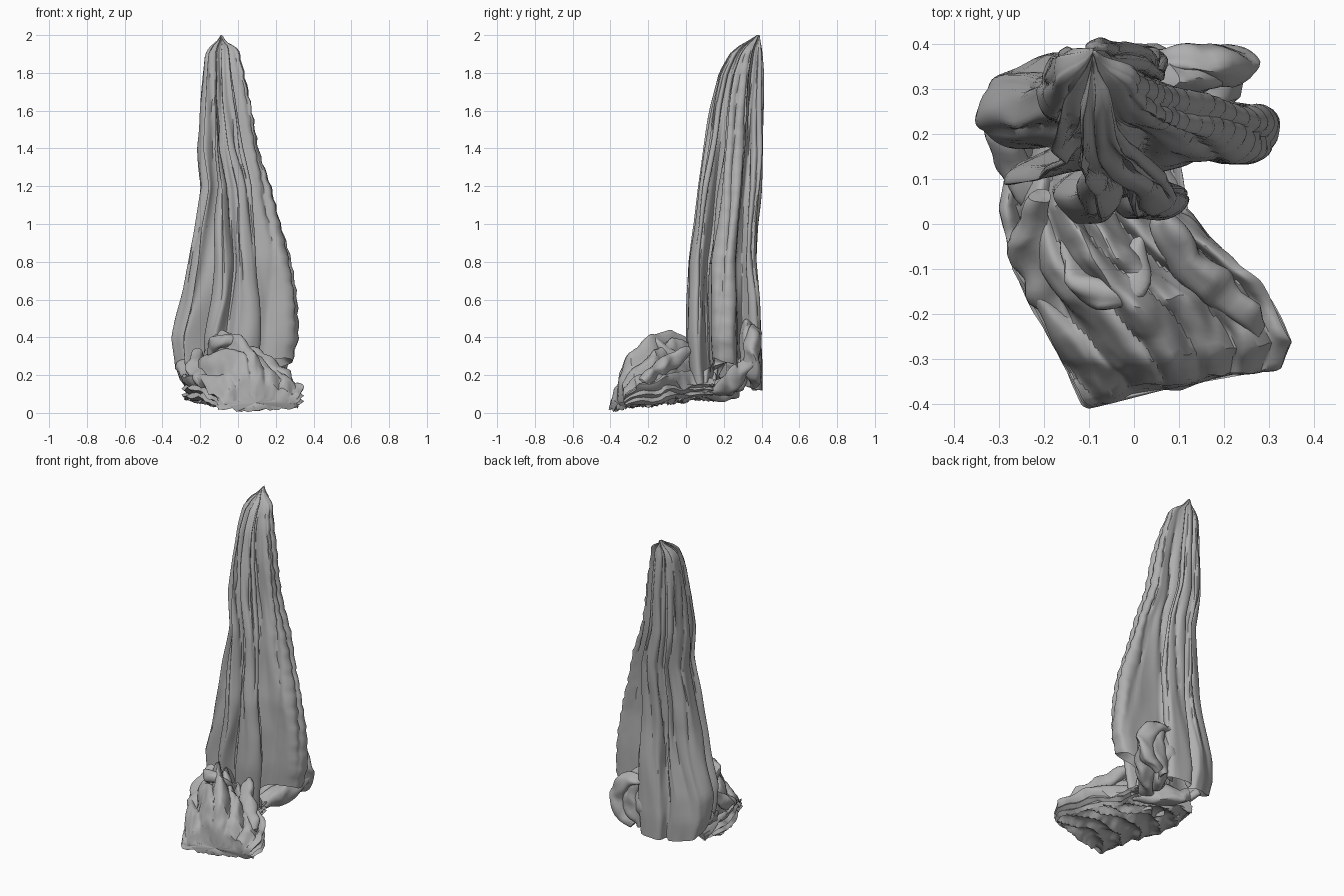
import bpy, bmesh, math
from mathutils import Vector, noise

if "Cube" in bpy.data.objects:
    bpy.data.objects.remove(bpy.data.objects["Cube"])

cloth = bpy.data.materials.new("grey_cloth")
cloth.diffuse_color = (.43, .43, .43, 1)
cloth.use_nodes = True
cloth.node_tree.nodes["Principled BSDF"].inputs["Base Color"].default_value = cloth.diffuse_color


def interp(table, k):
    """Linear lookup in rows (key, a, b, ...)."""
    if k <= table[0][0]:
        return table[0][1:]
    for a, b in zip(table, table[1:]):
        if k <= b[0]:
            f = (k - a[0]) / (b[0] - a[0])
            return [p + (q - p) * f for p, q in zip(a[1:], b[1:])]
    return table[-1][1:]


def catmull(a, b, c, d, t):
    return 0.5 * (2 * b + (c - a) * t + (2 * a - 5 * b + 4 * c - d) * t * t
                  + (3 * b - a - 3 * c + d) * t ** 3)


def spline(points, steps):
    """Closed curve through points."""
    pts, out = [Vector(p) for p in points], []
    n = len(pts)
    for i in range(n):
        quad = [pts[(i + k) % n] for k in (-1, 0, 1, 2)]
        out += [catmull(*quad, s / steps) for s in range(steps)]
    return out


def loft(name, rings, angle=45):
    """Skin closed rings and cap both ends."""
    bm = bmesh.new()
    vs = [[bm.verts.new(p) for p in r] for r in rings]
    n = len(vs[0])
    for a, b in zip(vs, vs[1:]):
        for i in range(n):
            j = (i + 1) % n
            bm.faces.new((a[i], a[j], b[j], b[i]))
    for r in (vs[0], vs[-1]):
        c = bm.verts.new(sum((v.co for v in r), Vector()) / n)
        for i in range(n):
            bm.faces.new((r[i], r[(i + 1) % n], c))
    bmesh.ops.recalc_face_normals(bm, faces=bm.faces)
    me = bpy.data.meshes.new(name)
    bm.to_mesh(me)
    bm.free()
    me.materials.append(cloth)
    ob = bpy.data.objects.new(name, me)
    bpy.context.collection.objects.link(ob)
    bpy.ops.object.select_all(action='DESELECT')
    bpy.context.view_layer.objects.active = ob
    ob.select_set(True)
    bpy.ops.object.shade_smooth_by_angle(angle=math.radians(angle))


# Hanging cloth: pleated outline (x, y, hem height), fitted to a box per height
outline = [(.10, .04, .10), (.11, .085, .12), (.0, .125, .15), (.12, .145, .26), (.27, .15, .29),
           (.32, .21, .27), (.28, .28, .25), (.11, .285, .2), (-.02, .31, .15), (.07, .355, .13),
           (.06, .405, .12), (-.09, .41, .12), (-.13, .35, .12), (-.18, .39, .12), (-.26, .365, .13),
           (-.33, .33, .15), (-.35, .22, .20), (-.25, .18, .19), (-.11, .215, .15),
           (-.25, .145, .12), (-.28, .10, .08), (-.10, .15, .08), (-.18, .075, .08),
           (-.13, .01, .08), (-.06, .06, .08), (-.01, .02, .08)]
# rows: z, x min, x max, y min, y max
boxes = [(.10, -.29, .25, .03, .40), (.25, -.34, .29, .01, .405), (.40, -.35, .32, .00, .40),
         (.60, -.30, .305, .00, .395), (.80, -.26, .265, .01, .38), (1.0, -.23, .22, .04, .385),
         (1.2, -.195, .18, .06, .40), (1.4, -.215, .12, .09, .41), (1.6, -.205, .075, .125, .41),
         (1.8, -.185, .03, .175, .41), (1.9, -.175, .01, .23, .405), (1.94, -.15, -.01, .275, .40),
         (1.965, -.115, -.06, .32, .395), (2.0, -.091, -.089, .375, .39)]
shape = spline(outline, 8)
n_s = len(shape)
x0, x1 = min(p.x for p in shape), max(p.x for p in shape)
y0, y1 = min(p.y for p in shape), max(p.y for p in shape)
levels = [i / 54 for i in range(51)] + [.935, .95, .96, .97, .975, .985, .993, 1]
rings = []
for v in levels:
    base, ring = [], []
    for p in shape:
        z = p.z + (2.0 - p.z) * v
        xa, xb, ya, yb = interp(boxes, z)
        fade = min(1, (2 - z) * 3)
        n = noise.noise_vector(Vector((p.x * 8, p.y * 8, z * 2))) * .02 * fade
        n += noise.noise_vector(Vector((p.x * 16, p.y * 16, z * 4 + 9))) * .009 * fade
        ruffle = .005 * math.sin(z * 70) * max(0, p.x - .15) / .17
        base.append(Vector((xa + (p.x - x0) / (x1 - x0) * (xb - xa) + n.x + ruffle,
                            ya + (p.y - y0) / (y1 - y0) * (yb - ya) + n.y * .6, z)))
    # fine hanging creases cut along the outline
    for i, p in enumerate(base):
        t = base[(i + 1) % n_s] - base[i - 1]
        nrm = Vector((t.y, -t.x, 0)).normalized()
        wave = abs(math.sin(i / n_s * math.pi * 22 + 1.2 * math.sin(p.z * 2.3 + i * .05)))
        amp = .018 * min(1, max(0, p.z - .25) * 2) * min(1, (2 - p.z) * 2.5)
        ring.append(p - nrm * amp * (1 - wave) ** 2)
    rings.append(ring)
c = Vector((-.03, .23, 0))
for k, up in ((.88, .03), (.8, .12)):
    rings.insert(0, [Vector((c.x + (p.x - c.x) * k, c.y + (p.y - c.y) * k, p.z + up))
                     for p in rings[-len(levels)]])
loft("hanging_cloth", rings)

# Gathered pile in front: rows: s, left x, left y, right x, right y, peak, base
rows = [(0, -.27, .19, .10, .15, .27, .07), (.2, -.30, .04, .12, .02, .40, .06),
        (.4, -.27, -.10, .20, -.05, .44, .05), (.6, -.20, -.22, .28, -.13, .42, .035),
        (.8, -.15, -.32, .35, -.26, .33, .02), (.93, -.115, -.40, .325, -.31, .22, .015),
        (1, -.10, -.41, .29, -.315, .11, .015)]
crown = [(0, .38), (.12, .5), (.25, .78), (.38, 1), (.48, .95), (.62, .7), (.8, .55), (1, .38)]
N = 90
rings = []
for i in range(41):
    s = i / 40
    lx, ly, rx, ry, peak, base = interp(rows, s)
    left, right = Vector((lx, ly, 0)), Vector((rx, ry, 0))
    across = (right - left).normalized()

    def pt(t, z, push=0):
        p = left.lerp(right, t) + across * push
        n = noise.noise_vector(Vector((p.x * 9, p.y * 9, z * 9))) * .022
        n += noise.noise_vector(Vector((p.x * 22, p.y * 22, z * 22))) * .008
        p.z = max(.0, z + n.z)
        p.y = max(-.412, p.y + n.y)
        return p

    ring = []
    for k in range(N + 1):
        t = k / N
        w = t * 6 + .5 * math.sin(s * 4 + t * 2)
        fold = .065 * (1 - abs(math.sin(math.pi * w))) ** 1.2
        ring.append(pt(t, base + (peak - base) * interp(crown, t)[0] - fold * min(1, 1.3 - s)))
    ht = (peak - base) * .38
    lip = [(.82, -.005), (.68, -.025), (.55, .0), (.4, -.03), (.27, .0), (.13, -.025)]
    ring += [pt(1, base + ht * f, push) for f, push in lip]
    for k in range(N // 2 + 1):
        t = 1 - k / (N // 2)
        ring.append(pt(.03 + t * .94, base + .035 * abs(math.sin(s * 17 + 3 * math.sin(t * 3)))))
    ring += [pt(0, base + ht * f, -push) for f, push in reversed(lip)]
    rings.append(ring)
loft("front_pile", rings, 40)


def roll(name, path, r, squash=.8, lobes=3):
    """Crumpled cloth roll swept along a path."""
    pts = [Vector(p) for p in path]
    last, rings = len(pts) - 1, []

    def at(u):
        i = min(int(u), last - 1)
        return catmull(pts[max(i - 1, 0)], pts[i], pts[i + 1], pts[min(i + 2, last)], u - i)

    for j in range(last * 6 + 1):
        u = j / 6
        p = at(u)
        d = (at(min(u + .05, last)) - at(max(u - .05, 0))).normalized()
        e = d.cross(Vector((.3, 1, .2))).normalized()
        g = d.cross(e)
        rr = r * (.6 + .4 * math.sin(math.pi * u / last))
        ring = []
        for k in range(24):
            a = k * math.tau / 24
            q = rr * (1 + .12 * math.cos(lobes * a + u))
            o = p + e * q * math.cos(a) + g * q * squash * math.sin(a)
            o += noise.noise_vector(o * 14) * .02
            o.z = max(o.z, 0)
            o.y = min(o.y, .415)
            ring.append(o)
        rings.append(ring)
    loft(name, rings)


# Crumpled bunch at the back right
roll("back_bunch_outer", [(.05, .36, .44), (.14, .365, .42), (.215, .35, .33), (.21, .36, .23), (.12, .36, .15)], .05)
roll("back_bunch_inner", [(.07, .33, .47), (.13, .33, .38), (.13, .35, .26), (.05, .34, .16)], .06)
roll("back_bunch_low", [(.23, .35, .28), (.17, .29, .21), (.10, .22, .15), (.02, .15, .12)], .06)
roll("back_bunch_core", [(.0, .34, .4), (.06, .35, .3), (.05, .3, .2), (.0, .22, .14)], .065)

# Crumpled tucks on the left and below
roll("left_tuck", [(-.28, .30, .28), (-.29, .22, .24), (-.26, .12, .20), (-.2, .02, .17)], .045)
roll("under_tuck", [(-.2, .26, .15), (-.1, .22, .12), (.0, .16, .12), (.08, .08, .12)], .06)

# Looped fold on top of the pile and loose folds along its slopes
roll("pile_loop", [(-.15, -.04, .29), (-.12, -.12, .36), (-.06, -.16, .385), (-.01, -.14, .36), (.01, -.05, .30)], .04, .7)
roll("slope_fold_right", [(.06, .02, .33), (.11, -.07, .28), (.2, -.15, .22), (.28, -.23, .16)], .045)
roll("slope_fold_left", [(-.21, .06, .31), (-.23, -.04, .24), (-.2, -.14, .18), (-.14, -.25, .14)], .045)
